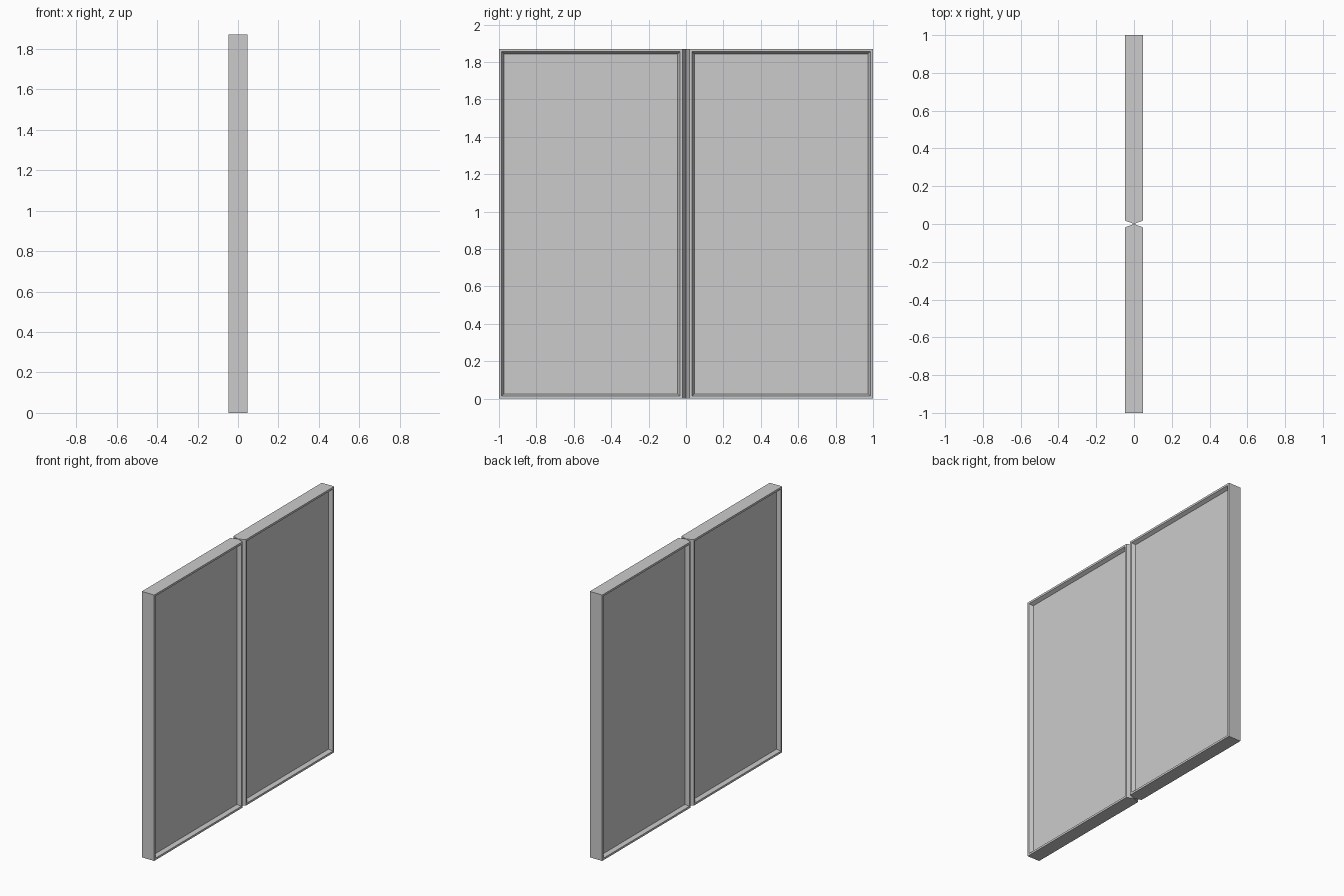
import bpy, bmesh

if "Cube" in bpy.data.objects:
    bpy.data.objects.remove(bpy.data.objects["Cube"])

HALF_THICK = 0.048
HEIGHT = 1.87


def door_leaf(name, side):
    # Footprint with a pointed meeting edge at y = 0
    t = HALF_THICK
    profile = [(-t, 1.0), (-t, 0.018), (0, 0.0005), (t, 0.018), (t, 1.0)]
    bm = bmesh.new()
    base = bm.faces.new([bm.verts.new((x, side * y, 0)) for x, y in profile])
    top = bmesh.ops.extrude_face_region(bm, geom=[base])["geom"]
    bmesh.ops.translate(bm, vec=(0, 0, HEIGHT),
                        verts=[v for v in top if isinstance(v, bmesh.types.BMVert)])
    bmesh.ops.recalc_face_normals(bm, faces=bm.faces[:])

    # Narrow rim, then a sloped recess on both broad faces
    broad = [f for f in bm.faces if abs(f.normal.x) > 0.99]
    for f in broad:
        bmesh.ops.inset_region(bm, faces=[f], thickness=0.02, depth=0)
        bmesh.ops.inset_region(bm, faces=[f], thickness=0.017, depth=0)
        shift = -0.025 if f.normal.x > 0 else 0.025
        bmesh.ops.translate(bm, vec=(shift, 0, 0), verts=f.verts[:])

    mesh = bpy.data.meshes.new(name)
    bm.to_mesh(mesh)
    bm.free()
    bpy.context.collection.objects.link(bpy.data.objects.new(name, mesh))


# Two mirrored leaves
door_leaf("left_door_leaf", -1)
door_leaf("right_door_leaf", 1)
